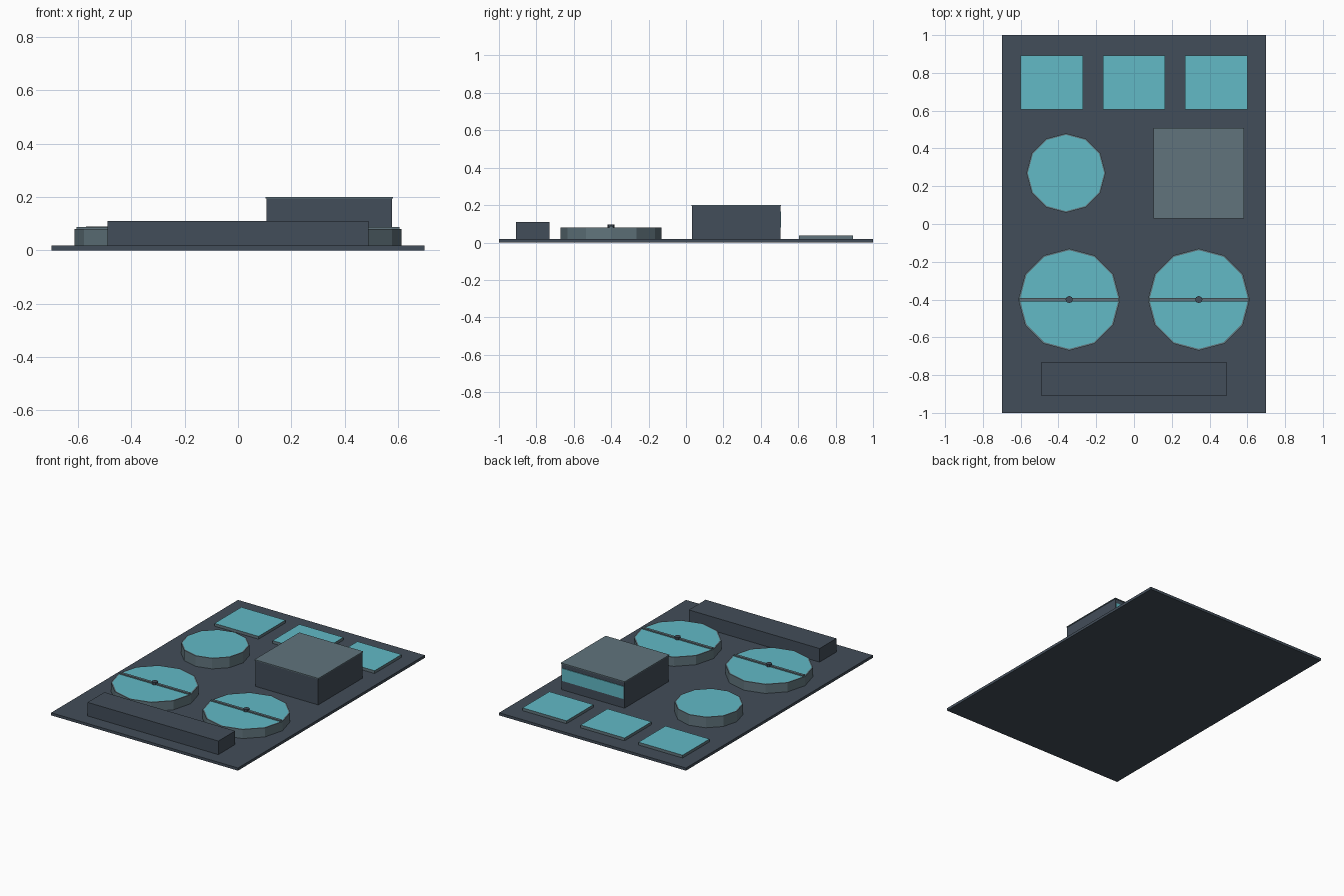
import bpy
import bmesh
from math import pi
from mathutils import Matrix

cube = bpy.data.objects.get("Cube")
if cube:
    bpy.data.objects.remove(cube, do_unlink=True)


def material(name, rgb):
    mat = bpy.data.materials.new(name)
    mat.use_nodes = True
    color = (*rgb, 1)
    mat.diffuse_color = color
    mat.node_tree.nodes["Principled BSDF"].inputs["Base Color"].default_value = color
    return mat


SLATE = material("dark slate", (0.055, 0.075, 0.100))
CONCRETE = material("grey concrete", (0.119, 0.175, 0.202))
WATER = material("teal water", (0.122, 0.491, 0.565))


def finish(name, bm, *mats):
    mesh = bpy.data.meshes.new(name)
    bm.to_mesh(mesh)
    bm.free()
    for mat in mats:
        mesh.materials.append(mat)
    obj = bpy.data.objects.new(name, mesh)
    bpy.context.collection.objects.link(obj)
    return obj


def fill_top(bm, rim):
    """Colour the upward face as water, leaving a rim of the given width."""
    bm.normal_update()
    top = max(bm.faces, key=lambda f: f.normal.z)
    if rim:
        bmesh.ops.inset_region(bm, faces=[top], thickness=rim)
    top.material_index = 1


def box(name, x, y, z, mat, water=False):
    bm = bmesh.new()
    size = [b - a for a, b in (x, y, z)]
    centre = [(a + b) / 2 for a, b in (x, y, z)]
    bmesh.ops.create_cube(bm, size=1, matrix=Matrix.Translation(centre) @ Matrix.Diagonal((*size, 1)))
    if water:
        fill_top(bm, 0)
    return finish(name, bm, mat, WATER)


def drum(name, x, y, z, radius, sides, mat, rim=0):
    bm = bmesh.new()
    place = Matrix.Translation((x, y, sum(z) / 2)) @ Matrix.Rotation(pi / 2, 4, "Z")
    bmesh.ops.create_cone(bm, cap_ends=True, segments=sides, radius1=radius,
                          radius2=radius, depth=z[1] - z[0], matrix=place)
    if rim:
        fill_top(bm, rim)
    return finish(name, bm, mat, WATER)


GROUND = 0.018

# Ground slab and long low block at the front
box("ground_slab", (-0.7, 0.7), (-1, 1), (0, GROUND), SLATE)
box("front_block", (-0.49, 0.49), (-0.91, -0.73), (GROUND, 0.11), SLATE)

# Row of rectangular basins at the back
for side, x in (("right", -0.435), ("middle", 0), ("left", 0.435)):
    box(side + "_basin", (x - 0.165, x + 0.165), (0.605, 0.893), (GROUND, 0.037), CONCRETE, True)

# Small round tank
drum("small_tank", -0.36, 0.27, (GROUND, 0.09), 0.21, 12, CONCRETE, 0.008)

# Two large round tanks, each with a bridge and a hub
for side, x in (("right", -0.343), ("left", 0.343)):
    drum(side + "_tank", x, -0.4, (GROUND, 0.08), 0.27, 12, CONCRETE, 0.009)
    box(side + "_bridge", (x - 0.262, x + 0.262), (-0.409, -0.391), (0.08, 0.088), CONCRETE)
    drum(side + "_hub", x, -0.4, (0.08, 0.097), 0.019, 8, SLATE)

# Control building with roof and rear window band
box("building_walls", (0.107, 0.578), (0.033, 0.505), (GROUND, 0.195), SLATE)
box("building_roof", (0.103, 0.582), (0.029, 0.509), (0.194, 0.2), CONCRETE)
box("rear_window", (0.113, 0.572), (0.504, 0.509), (0.08, 0.165), WATER)
